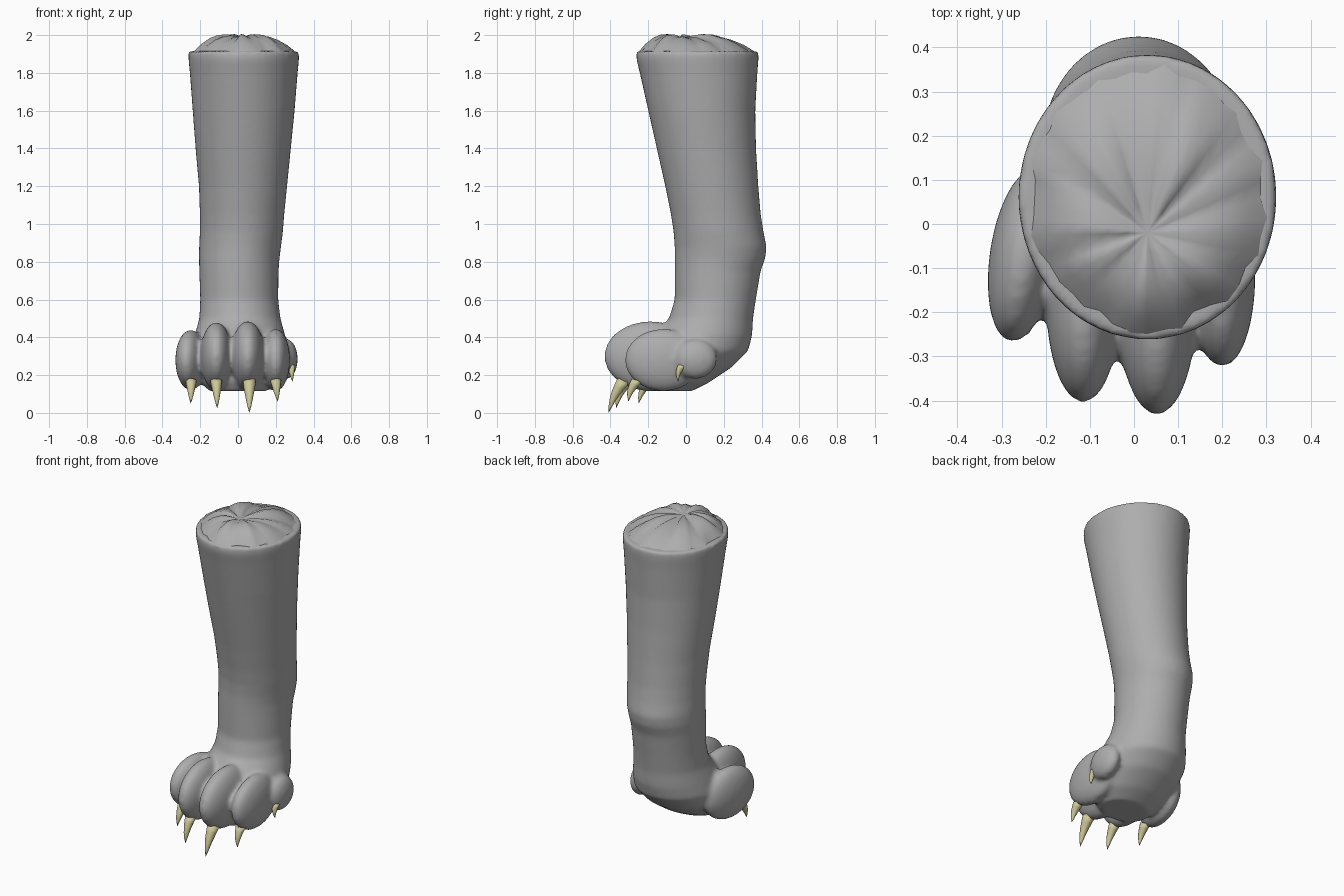
import bpy, bmesh, math, random
from mathutils import Vector, Matrix

cube = bpy.data.objects.get("Cube")
if cube:
    bpy.data.objects.remove(cube, do_unlink=True)
random.seed(4)


def material(name, colour):
    m = bpy.data.materials.new(name)
    m.use_nodes = True
    m.diffuse_color = (*colour, 1)
    bsdf = m.node_tree.nodes["Principled BSDF"]
    bsdf.inputs["Base Color"].default_value = (*colour, 1)
    bsdf.inputs["Roughness"].default_value = 0.8
    return m


grey = material("grey skin", (0.42, 0.42, 0.42))
horn = material("pale yellow claw", (0.62, 0.58, 0.32))


def make_object(name, bm, mat):
    bmesh.ops.recalc_face_normals(bm, faces=bm.faces)
    mesh = bpy.data.meshes.new(name)
    bm.to_mesh(mesh)
    bm.free()
    for p in mesh.polygons:
        p.use_smooth = True
    mesh.materials.append(mat)
    ob = bpy.data.objects.new(name, mesh)
    bpy.context.collection.objects.link(ob)
    return ob


def loft(bm, rings, sides=48):
    """Skin elliptical rings given as z, x min, x max, y min, y max."""
    loops = []
    for z, x0, x1, y0, y1 in rings:
        loops.append([bm.verts.new(((x0 + x1) / 2 + (x1 - x0) / 2 * math.cos(t),
                                    (y0 + y1) / 2 + (y1 - y0) / 2 * math.sin(t), z))
                      for t in (math.tau * i / sides for i in range(sides))])
    for a, b in zip(loops, loops[1:]):
        for i in range(sides):
            j = (i + 1) % sides
            bm.faces.new((a[i], a[j], b[j], b[i]))
    bm.faces.new(loops[0][::-1])
    bm.faces.new(loops[-1])


def ellipsoid(bm, centre, radii, turn=0.0):
    mat = (Matrix.Translation(centre) @ Matrix.Rotation(turn, 4, 'Z')
           @ Matrix.Diagonal((*radii, 1)))
    bmesh.ops.create_uvsphere(bm, u_segments=32, v_segments=20, radius=1, matrix=mat)


# Leg and heel, from the sole upward
bm = bmesh.new()
loft(bm, [
    (0.115, -0.15, 0.15, -0.20, 0.03),
    (0.16, -0.20, 0.20, -0.23, 0.12),
    (0.24, -0.24, 0.24, -0.24, 0.24),
    (0.33, -0.25, 0.26, -0.22, 0.33),
    (0.41, -0.23, 0.25, -0.17, 0.35),
    (0.50, -0.205, 0.225, -0.09, 0.355),
    (0.60, -0.20, 0.213, -0.06, 0.37),
    (0.75, -0.205, 0.215, -0.06, 0.395),
    (0.82, -0.207, 0.22, -0.06, 0.42),
    (0.88, -0.206, 0.228, -0.06, 0.427),
    (0.96, -0.202, 0.238, -0.066, 0.41),
    (1.05, -0.202, 0.245, -0.08, 0.396),
    (1.20, -0.207, 0.26, -0.11, 0.383),
    (1.40, -0.225, 0.28, -0.155, 0.371),
    (1.60, -0.24, 0.30, -0.20, 0.367),
    (1.80, -0.255, 0.316, -0.245, 0.378),
    (1.87, -0.262, 0.323, -0.262, 0.384),
    (1.915, -0.262, 0.323, -0.262, 0.384),
])

# Toes: centre, radii, turn
toes = [
    ((-0.250, -0.07, 0.28), (0.077, 0.20, 0.16), -0.15),
    ((-0.115, -0.18, 0.30), (0.084, 0.225, 0.18), 0.0),
    ((0.052, -0.19, 0.30), (0.090, 0.243, 0.185), 0.0),
    ((0.200, -0.12, 0.28), (0.075, 0.205, 0.165), 0.0),
    ((0.258, 0.05, 0.285), (0.058, 0.115, 0.105), 0.0),
]
for centre, radii, turn in toes:
    ellipsoid(bm, centre, radii, turn)
leg = make_object("leg_and_paw", bm, grey)

# Fuse the parts into one soft skin
remesh = leg.modifiers.new("Fuse", 'REMESH')
remesh.mode = 'VOXEL'
remesh.voxel_size = 0.013
remesh.use_smooth_shade = True
soften = leg.modifiers.new("Soften", 'SMOOTH')
soften.factor = 0.5
soften.iterations = 7

# Ragged, shallow domed top with radial creases
bm = bmesh.new()
sides, steps = 44, 6
peak = bm.verts.new((0.03, -0.02, 1.985))
crease = [random.uniform(-0.016, 0.016) for _ in range(sides)]
reach = [random.uniform(0.90, 0.985) for _ in range(sides)]
loops = []
for s in range(1, steps + 1):
    r = s / steps
    loop = []
    for i in range(sides):
        t = math.tau * i / sides
        edge = Vector((0.03 + 0.29 * reach[i] * math.cos(t),
                       0.06 + 0.32 * reach[i] * math.sin(t)))
        flat = Vector((0.03, -0.02)).lerp(edge, r)
        z = 1.908 + 0.075 * (1 - r ** 3) + crease[i] * math.sin(math.pi * r)
        loop.append(bm.verts.new((flat.x, flat.y, z + 0.015 * math.sin(math.pi * r))))
    loops.append(loop)
for i in range(sides):
    j = (i + 1) % sides
    bm.faces.new((peak, loops[0][i], loops[0][j]))
    for a, b in zip(loops, loops[1:]):
        bm.faces.new((a[i], b[i], b[j], a[j]))
make_object("torn_top", bm, grey)


# Claws: bent cones from root to tip
def claw(name, root, tip, radius):
    root, tip = Vector(root), Vector(tip)
    axis = tip - root
    turn = axis.to_track_quat('Z', 'Y')
    bm = bmesh.new()
    loops = []
    for k in range(5):
        f = k / 5
        centre = root + axis * f + Vector((0, -0.012 * math.sin(math.pi * f), 0))
        r = radius * (1 - f) ** 0.8
        loops.append([bm.verts.new(centre + turn @ Vector((r * math.cos(a), r * math.sin(a), 0)))
                      for a in (math.tau * i / 10 for i in range(10))])
    end = bm.verts.new(tip)
    for i in range(10):
        j = (i + 1) % 10
        for a, b in zip(loops, loops[1:]):
            bm.faces.new((a[i], a[j], b[j], b[i]))
        bm.faces.new((loops[-1][i], loops[-1][j], end))
    bm.faces.new(loops[0][::-1])
    make_object(name, bm, horn)


claw("outer_right_claw", (-0.248, -0.195, 0.17), (-0.25, -0.25, 0.05), 0.030)
claw("inner_right_claw", (-0.115, -0.31, 0.17), (-0.11, -0.37, 0.025), 0.032)
claw("inner_left_claw", (0.06, -0.33, 0.17), (0.06, -0.41, 0.0), 0.036)
claw("outer_left_claw", (0.20, -0.26, 0.17), (0.21, -0.305, 0.06), 0.030)
claw("dew_claw", (0.282, -0.02, 0.25), (0.288, -0.04, 0.165), 0.022)
